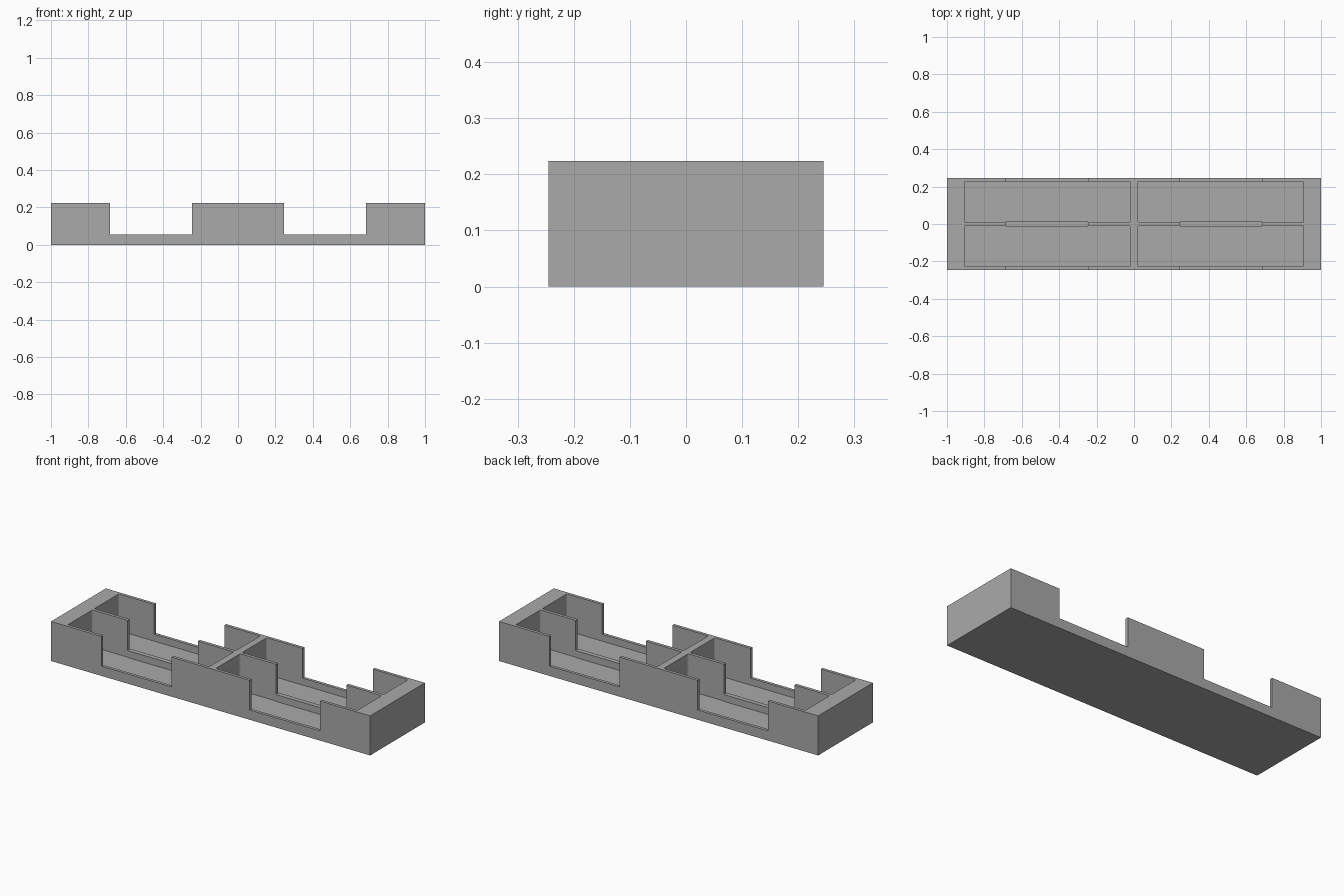
import bpy
import bmesh
from mathutils import Vector

if "Cube" in bpy.data.objects:
    bpy.data.objects.remove(bpy.data.objects["Cube"], do_unlink=True)

LENGTH, DEPTH, HEIGHT = 2.0, 0.49, 0.224
FLOOR, SILL = 0.016, 0.055

grey = bpy.data.materials.new("plain grey")
grey.use_nodes = True
colour = (0.4, 0.4, 0.4, 1)
grey.diffuse_color = colour
grey.node_tree.nodes["Principled BSDF"].inputs["Base Color"].default_value = colour


def box(name, low, high, corner=0):
    """Box between two corners, optionally with rounded upright edges."""
    low, high = Vector(low), Vector(high)
    bm = bmesh.new()
    bmesh.ops.create_cube(bm, size=1)
    for v in bm.verts:
        v.co = (low + high) / 2 + v.co * (high - low)
    if corner:
        upright = [e for e in bm.edges
                   if abs(e.verts[0].co.z - e.verts[1].co.z) > corner]
        bmesh.ops.bevel(bm, geom=upright, offset=corner, segments=4,
                        profile=0.5, affect='EDGES')
    mesh = bpy.data.meshes.new(name)
    bm.to_mesh(mesh)
    bm.free()
    mesh.materials.append(grey)
    obj = bpy.data.objects.new(name, mesh)
    bpy.context.collection.objects.link(obj)
    return obj


def cut(target, cutter):
    mod = target.modifiers.new(cutter.name, 'BOOLEAN')
    mod.operation = 'DIFFERENCE'
    mod.solver = 'EXACT'
    mod.object = cutter
    cutter.hide_render = True
    cutter.hide_viewport = True
    cutter.display_type = 'WIRE'


def span(side, inner, outer):
    return sorted((side * inner, side * outer))


# Solid tray block
tray = box("tray", (-LENGTH / 2, -DEPTH / 2, 0), (LENGTH / 2, DEPTH / 2, HEIGHT))

for sx in (-1, 1):
    # Two long pockets on each half
    x0, x1 = span(sx, 0.02, 0.907)
    for sy in (-1, 1):
        y0, y1 = span(sy, 0.009, 0.228)
        cut(tray, box("pocket_cutter", (x0, y0, FLOOR), (x1, y1, 0.4), 0.008))

    # Finger notch through all the long walls
    x0, x1 = span(sx, 0.245, 0.685)
    cut(tray, box("notch_cutter", (x0, -0.4, SILL), (x1, 0.4, 0.4)))

    # Slightly thicker low divider inside the notch
    box("divider_sill", (x0, -0.013, FLOOR - 0.005), (x1, 0.013, SILL))

# Apply the cuts so that only finished parts remain
bpy.context.view_layer.update()
result = bpy.data.meshes.new_from_object(
    tray.evaluated_get(bpy.context.evaluated_depsgraph_get()))
tray.modifiers.clear()
tray.data = result
for obj in [o for o in bpy.data.objects if "cutter" in o.name]:
    bpy.data.objects.remove(obj, do_unlink=True)
